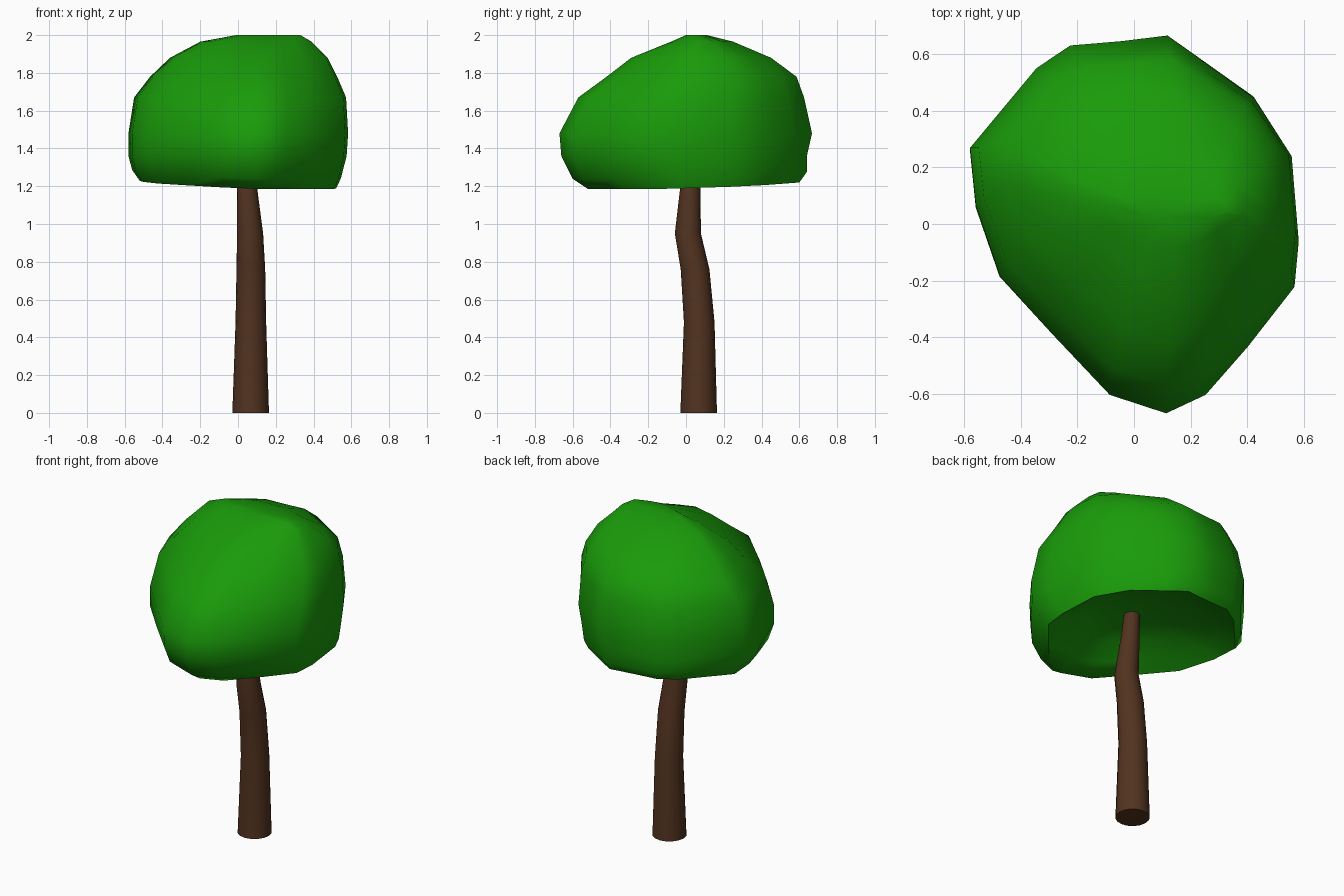
import bpy, bmesh, math

if "Cube" in bpy.data.objects:
    bpy.data.objects.remove(bpy.data.objects["Cube"])


def material(name, color):
    m = bpy.data.materials.new(name)
    m.diffuse_color = (*color, 1)
    m.use_nodes = True
    m.node_tree.nodes["Principled BSDF"].inputs["Base Color"].default_value = m.diffuse_color
    return m


def loft(name, rings, mat, angle):
    """Skin a stack of equal-length rings and cap both ends."""
    bm = bmesh.new()
    rows = [[bm.verts.new(p) for p in ring] for ring in rings]
    n = len(rows[0])
    for a, b in zip(rows, rows[1:]):
        for i in range(n):
            j = (i + 1) % n
            bm.faces.new((a[i], a[j], b[j], b[i]))
    bm.faces.new(rows[0][::-1])
    bm.faces.new(rows[-1])
    bmesh.ops.recalc_face_normals(bm, faces=bm.faces)
    me = bpy.data.meshes.new(name)
    bm.to_mesh(me)
    bm.free()
    ob = bpy.data.objects.new(name, me)
    bpy.context.collection.objects.link(ob)
    me.materials.append(mat)
    bpy.ops.object.select_all(action='DESELECT')
    ob.select_set(True)
    bpy.context.view_layer.objects.active = ob
    bpy.ops.object.shade_smooth_by_angle(angle=math.radians(angle))
    return ob


# Trunk: bent, tapering cylinder (x, y, z, radius)
path = [(0.067, 0.067, 0, 0.097), (0.068, 0.07, 0.48, 0.081),
        (0.068, 0.048, 0.76, 0.076), (0.064, 0.01, 0.95, 0.069),
        (0.047, 0.023, 1.2, 0.053), (0.038, 0.028, 1.36, 0.045)]
sides = 16
trunk_rings = [[(x + r * math.cos(2 * math.pi * i / sides),
                 y + r * math.sin(2 * math.pi * i / sides), z)
                for i in range(sides)] for x, y, z, r in path]
loft("trunk", trunk_rings, material("bark", (0.085, 0.033, 0.014)), 60)

# Crown: plan outline refitted to the extents of each level
plan = [(-0.09, -0.6), (0.11, -0.665), (0.25, -0.6), (0.4, -0.43),
        (0.565, -0.22), (0.58, -0.06), (0.555, 0.24), (0.42, 0.45),
        (0.25, 0.57), (0.115, 0.665), (-0.05, 0.645), (-0.23, 0.63),
        (-0.35, 0.55), (-0.585, 0.27), (-0.565, 0.07), (-0.48, -0.18),
        (-0.29, -0.39)]
# z, x min, x max, y min, y max; the first levels form the hollow underside
levels = [(1.34, -0.10, 0.18, -0.12, 0.16), (1.31, -0.26, 0.3, -0.26, 0.34),
          (1.25, -0.42, 0.43, -0.4, 0.5), (1.205, -0.52, 0.52, -0.52, 0.6),
          (1.26, -0.56, 0.545, -0.6, 0.64), (1.36, -0.58, 0.575, -0.66, 0.64),
          (1.48, -0.58, 0.583, -0.67, 0.667), (1.67, -0.55, 0.572, -0.57, 0.625),
          (1.78, -0.465, 0.525, -0.42, 0.585), (1.88, -0.36, 0.475, -0.29, 0.45),
          (1.965, -0.2, 0.39, -0.08, 0.25), (2.0, -0.01, 0.33, 0.0, 0.11)]


def crown_ring(z, x0, x1, y0, y1):
    ring = []
    for px, py in plan:
        x = x0 + (px + 0.585) / 1.165 * (x1 - x0)
        y = y0 + (py + 0.665) / 1.33 * (y1 - y0)
        # the lower rim tilts up towards the back left
        tilt = 0.03 * (y - x) if z < 1.3 else 0
        ring.append((x, y, z + tilt))
    return ring


loft("leaf_crown", [crown_ring(*lv) for lv in levels],
     material("leaves", (0.01, 0.33, 0.003)), 60)
